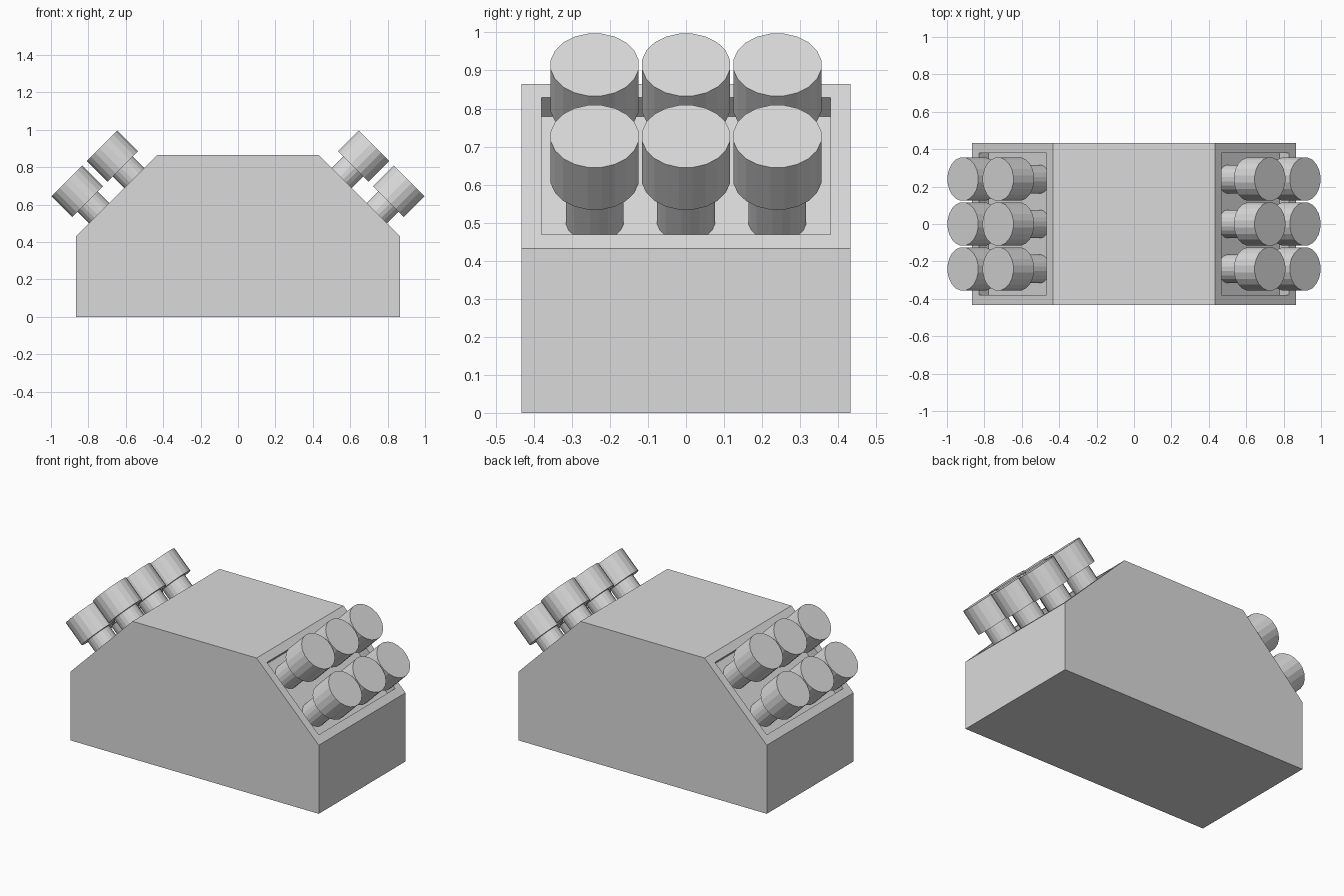
import bpy, bmesh, math
from mathutils import Vector, Matrix

cube = bpy.data.objects.get("Cube")
if cube:
    bpy.data.objects.remove(cube, do_unlink=True)

grey = bpy.data.materials.new("light_grey")
grey.use_nodes = True
colour = (0.7, 0.7, 0.7, 1)
grey.diffuse_color = colour
grey.node_tree.nodes["Principled BSDF"].inputs["Base Color"].default_value = colour

HALF, DEPTH = 0.865, 0.432     # half width; half depth, also the slope start
RECESS = 0.07


def add_object(name, bm):
    bmesh.ops.recalc_face_normals(bm, faces=bm.faces)
    mesh = bpy.data.meshes.new(name)
    bm.to_mesh(mesh)
    bm.free()
    mesh.materials.append(grey)
    obj = bpy.data.objects.new(name, mesh)
    bpy.context.collection.objects.link(obj)
    return obj


# Body: chamfered block with a shallow pocket sunk in each slope
bm = bmesh.new()
profile = [(-HALF, 0), (HALF, 0), (HALF, DEPTH), (DEPTH, HALF),
           (-DEPTH, HALF), (-HALF, DEPTH)]
front = bm.faces.new([bm.verts.new((x, -DEPTH, z)) for x, z in profile])
grown = bmesh.ops.extrude_face_region(bm, geom=[front])["geom"]
bmesh.ops.translate(bm, vec=(0, 2 * DEPTH, 0),
                    verts=[v for v in grown if isinstance(v, bmesh.types.BMVert)])
if not any(len(f.verts) == 6 and f.normal.y < -0.9 for f in bm.faces):
    bm.faces.new([v for v in front.verts]) if not front.is_valid else None
bmesh.ops.recalc_face_normals(bm, faces=bm.faces)
bm.normal_update()
slopes = [f for f in bm.faces if 0.5 < f.normal.z < 0.9]
bmesh.ops.inset_individual(bm, faces=slopes, thickness=0.073)
for pocket in slopes:
    normal = pocket.normal.copy()
    floor = bmesh.ops.extrude_discrete_faces(bm, faces=[pocket])["faces"][0]
    bmesh.ops.translate(bm, vec=-RECESS * normal, verts=floor.verts)
add_object("body", bm)


# Knobs: a thin stem and a wide head, standing square to the slope
def cylinder(name, base, axis, radius, start, end, sides=20):
    bm = bmesh.new()
    turn = axis.to_track_quat('Z', 'Y').to_matrix().to_4x4()
    place = Matrix.Translation(base + axis * (start + end) / 2) @ turn
    spin = Matrix.Rotation(math.pi / sides, 4, 'Z')
    bmesh.ops.create_cone(bm, cap_ends=True, segments=sides, radius1=radius,
                          radius2=radius, depth=end - start, matrix=place @ spin)
    add_object(name, bm)


middle = (HALF + DEPTH) / 2
for side, sx in (("left", 1), ("right", -1)):
    axis = Vector((sx, 0, 1)).normalized()
    for row, shift in (("lower", 0.094), ("upper", -0.094)):
        for i in range(3):
            base = Vector((sx * (middle + shift), (i - 1) * 0.24, middle - shift))
            label = f"{side}_{row}_{i + 1}"
            cylinder("knob_stem_" + label, base, axis, 0.077, -RECESS, 0.088)
            cylinder("knob_head_" + label, base, axis, 0.117, 0.087, 0.244)
